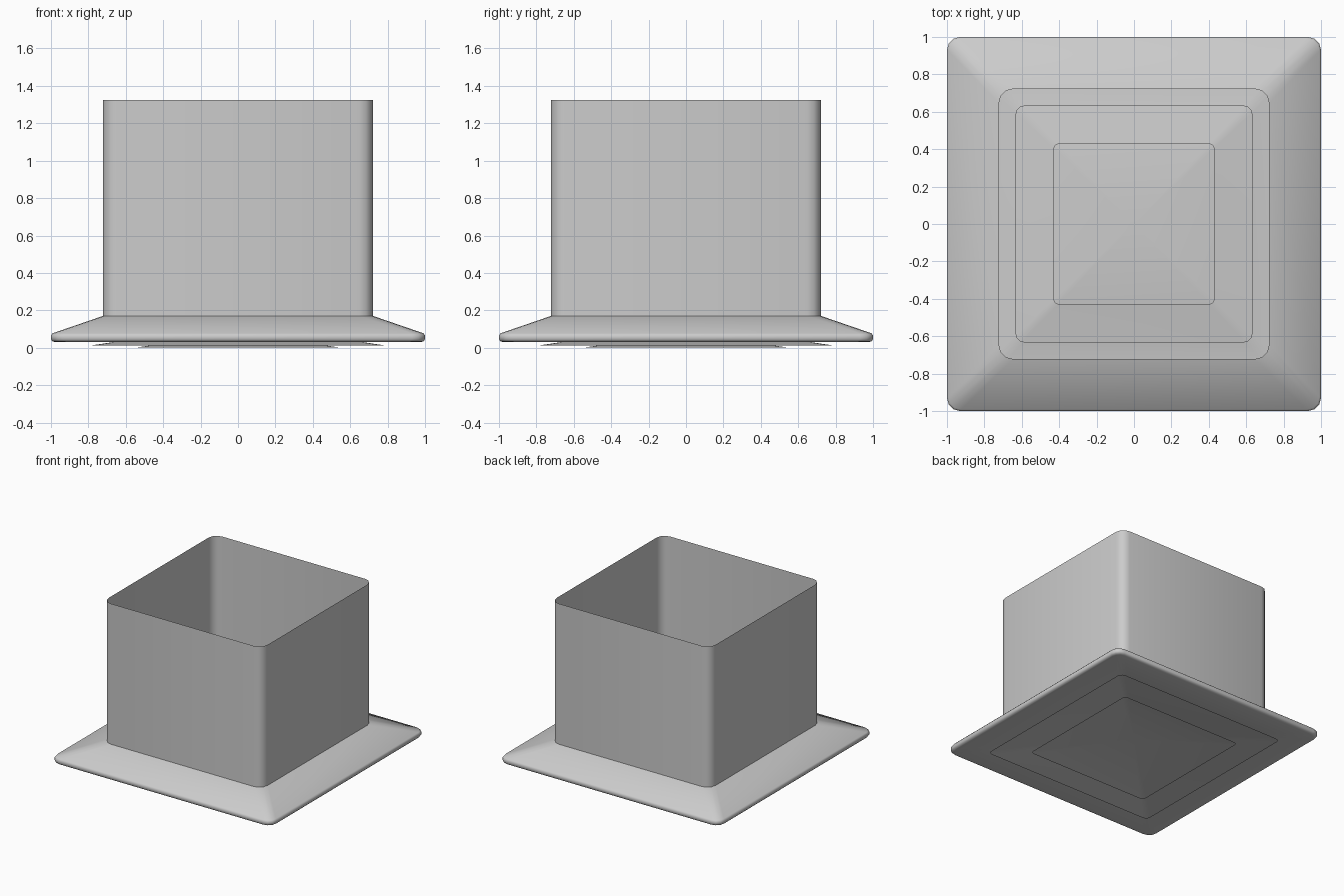
import bpy, bmesh
from math import cos, sin, pi, radians

if "Cube" in bpy.data.objects:
    bpy.data.objects.remove(bpy.data.objects["Cube"])


def rounded_square(half, z, radius, seg=3):
    pts = []
    c = half - radius
    for q, (sx, sy) in enumerate([(1, 1), (-1, 1), (-1, -1), (1, -1)]):
        for i in range(seg + 1):
            a = q * pi / 2 + i / seg * pi / 2
            pts.append((sx * c + radius * cos(a), sy * c + radius * sin(a), z))
    return pts


def loft(name, profile, apex=None):
    """Skin a stack of rounded squares given as (half width, z, corner radius)."""
    bm = bmesh.new()
    rings = [[bm.verts.new(p) for p in rounded_square(*s)] for s in profile]
    n = len(rings[0])
    for a, b in zip(rings, rings[1:]):
        for i in range(n):
            j = (i + 1) % n
            bm.faces.new((a[i], a[j], b[j], b[i]))
    if apex is not None:
        top = bm.verts.new((0, 0, apex))
        for i in range(n):
            bm.faces.new((rings[-1][i], rings[-1][(i + 1) % n], top))
    mesh = bpy.data.meshes.new(name)
    bm.to_mesh(mesh)
    bm.free()
    ob = bpy.data.objects.new(name, mesh)
    bpy.context.collection.objects.link(ob)
    bpy.ops.object.select_all(action='DESELECT')
    ob.select_set(True)
    bpy.context.view_layer.objects.active = ob
    bpy.ops.object.shade_smooth_by_angle(angle=radians(42))
    return ob


# Open square duct neck
loft("duct_neck", [(0.722, 0.17, 0.075), (0.722, 1.325, 0.075)])

# Outer flange: shallow underside, rounded lip, sloped top up to the neck
loft("outer_flange", [
    (0.63, 0.082, 0.04), (0.975, 0.03, 0.06), (0.992, 0.034, 0.068),
    (1.0, 0.045, 0.07), (1.0, 0.066, 0.07), (0.992, 0.077, 0.068),
    (0.722, 0.17, 0.075)])

# Middle louver: shallow sloped ring with an open centre
loft("middle_louver", [(0.78, 0.013, 0.04), (0.428, 0.066, 0.025)])

# Centre louver: closed shallow pyramid
loft("centre_louver", [(0.553, 0.0, 0.03)], apex=0.08)
